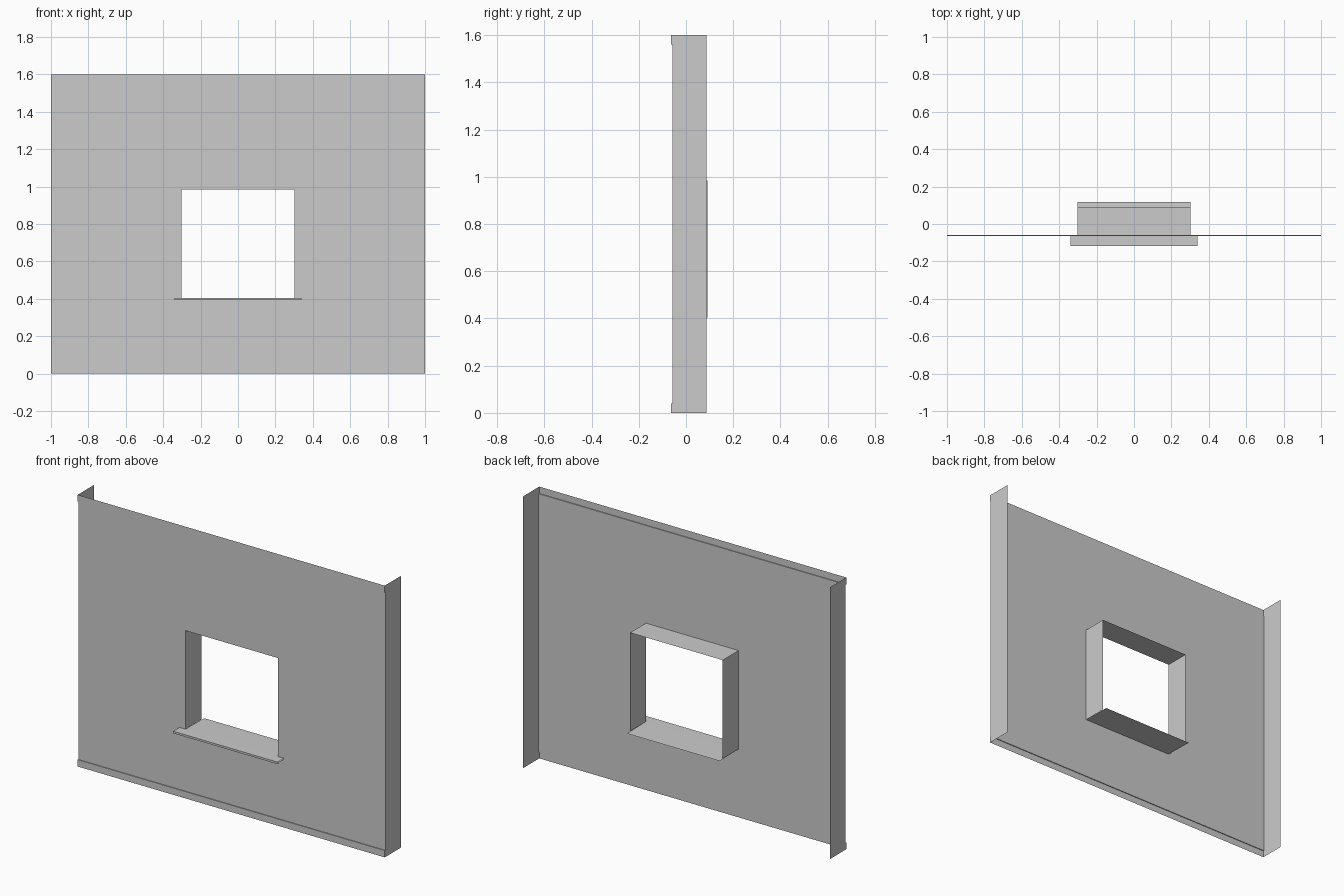
import bpy

if "Cube" in bpy.data.objects:
    bpy.data.objects.remove(bpy.data.objects["Cube"])

WALL_Y, TRIM_Y, BACK_Y = -0.058, -0.063, 0.087
OPEN_X, OPEN_LOW, OPEN_TOP = 0.302, 0.405, 0.985
HEIGHT, TRIM = 1.6, 0.04


def mesh_object(name, verts, faces):
    mesh = bpy.data.meshes.new(name)
    mesh.from_pydata(verts, [], faces)
    mesh.update()
    obj = bpy.data.objects.new(name, mesh)
    bpy.context.collection.objects.link(obj)
    return obj


def strip(name, profile, half):
    """Sweep an open (y, z) profile along x as a thin sheet."""
    verts = [(x, y, z) for y, z in profile for x in (-half, half)]
    faces = [(2 * i, 2 * i + 1, 2 * i + 3, 2 * i + 2) for i in range(len(profile) - 1)]
    return mesh_object(name, verts, faces)


def side_sheet(name, x, y0, y1, z0, z1):
    """Sheet facing away from the centre."""
    verts = [(x, y0, z0), (x, y1, z0), (x, y1, z1), (x, y0, z1)]
    return mesh_object(name, verts, [(0, 1, 2, 3) if x > 0 else (3, 2, 1, 0)])


# Front wall sheet: grid of cells with the middle one left open
xs = [-1, -OPEN_X, OPEN_X, 1]
zs = [TRIM, OPEN_LOW, OPEN_TOP, HEIGHT - TRIM]
verts = [(x, WALL_Y, z) for z in zs for x in xs]
cells = [(r, c) for r in range(3) for c in range(3) if (r, c) != (1, 1)]
mesh_object("wall_front", verts,
            [(4 * r + c, 4 * r + c + 1, 4 * r + c + 5, 4 * r + c + 4) for r, c in cells])

# Raised trim along the bottom and top edges
strip("bottom_trim", [(TRIM_Y, 0), (TRIM_Y, TRIM), (WALL_Y, TRIM)], 1)
strip("top_trim", [(WALL_Y, HEIGHT - TRIM), (TRIM_Y, HEIGHT - TRIM), (TRIM_Y, HEIGHT)], 1)

# Wall ends and window reveal sides
for side, s in (("left", -1), ("right", 1)):
    side_sheet(side + "_wall_end", s, WALL_Y, BACK_Y, 0, HEIGHT)
    for edge, z in (("bottom", 0), ("top", HEIGHT - TRIM)):
        side_sheet(f"{side}_{edge}_trim_end", s, TRIM_Y, WALL_Y, z, z + TRIM)
    side_sheet(side + "_reveal", s * OPEN_X, WALL_Y, 0.09, OPEN_LOW, OPEN_TOP)

# Window head
strip("top_reveal", [(WALL_Y, OPEN_TOP), (0.09, OPEN_TOP)], OPEN_X)

# Sill: wide nose with a drip lip outside, narrower board through the opening
strip("sill_nose", [(WALL_Y, OPEN_LOW), (-0.117, OPEN_LOW), (-0.117, 0.393),
                    (-0.110, 0.393), (-0.110, 0.399), (WALL_Y, 0.399)], 0.34)
strip("sill_board", [(0.118, 0.402), (0.09, 0.403), (WALL_Y, OPEN_LOW)], OPEN_X)
